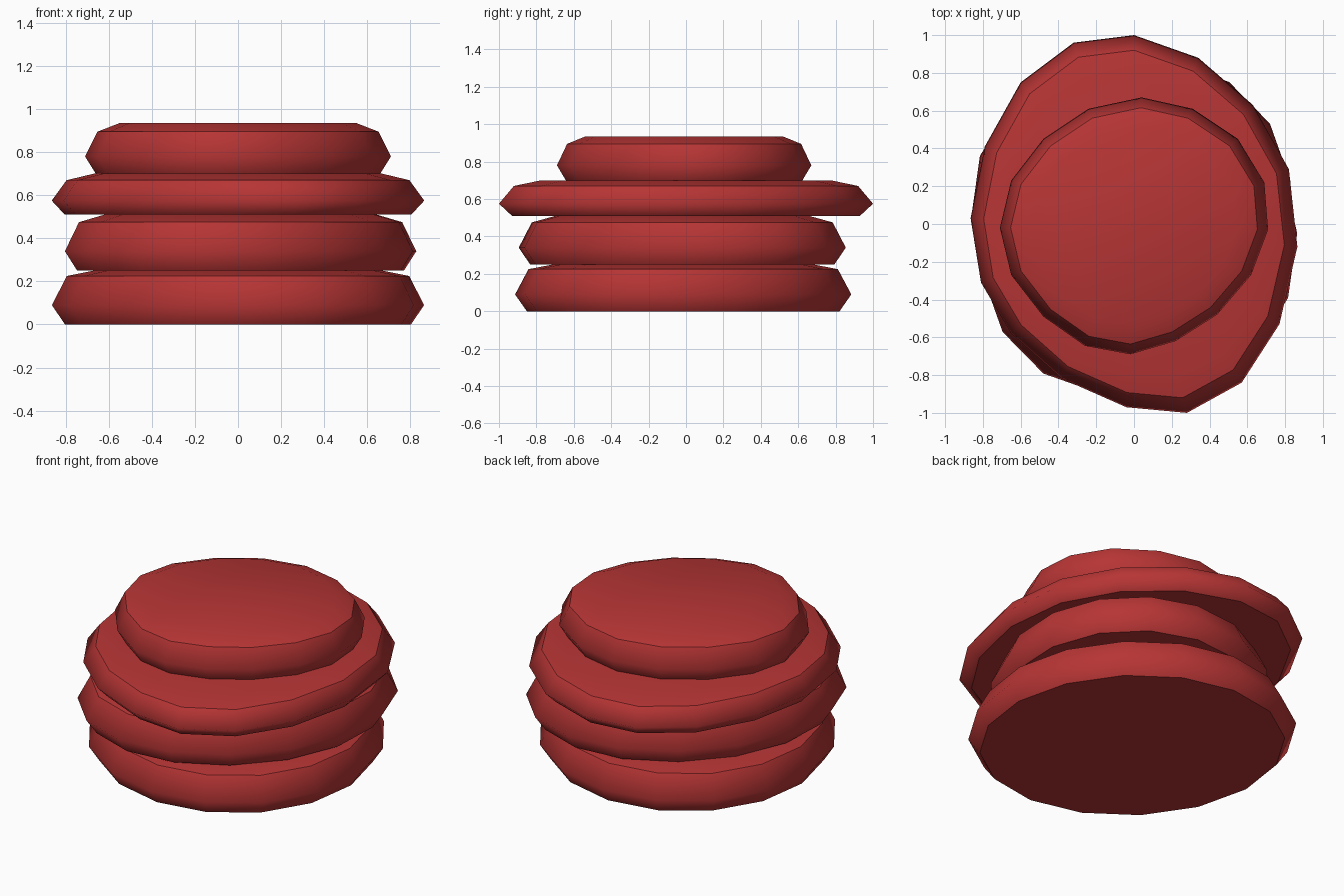
import bpy, bmesh, math

if "Cube" in bpy.data.objects:
    bpy.data.objects.remove(bpy.data.objects["Cube"])

mat = bpy.data.materials.new("red")
mat.diffuse_color = (0.47, 0.035, 0.035, 1)
mat.use_nodes = True
mat.node_tree.nodes["Principled BSDF"].inputs["Base Color"].default_value = mat.diffuse_color


def oval(cx, cy, a, b, tilt, phase, n=16):
    """Tilted n-sided ellipse outline, angles in degrees."""
    c, s = math.cos(math.radians(tilt)), math.sin(math.radians(tilt))
    pts = []
    for i in range(n):
        t = math.radians(phase) + 2 * math.pi * i / n
        u, v = a * math.cos(t), b * math.sin(t)
        pts.append((cx + u * c - v * s, cy + u * s + v * c))
    return pts


def slab(name, outline, zs):
    """Rounded slab: outline scaled through undercut, widest, shoulder and top rings."""
    cx = (min(p[0] for p in outline) + max(p[0] for p in outline)) / 2
    cy = (min(p[1] for p in outline) + max(p[1] for p in outline)) / 2
    bm = bmesh.new()
    rings = [[bm.verts.new((cx + (x - cx) * k, cy + (y - cy) * k, z)) for x, y in outline]
             for k, z in zip((0.93, 1.0, 0.92, 0.775), zs)]
    n = len(outline)
    for lo, hi in zip(rings, rings[1:]):
        for i in range(n):
            j = (i + 1) % n
            bm.faces.new((lo[i], lo[j], hi[j], hi[i]))
    bm.faces.new(rings[0][::-1])
    bm.faces.new(rings[-1])
    for f in bm.faces:
        f.smooth = True
    # crisp edges around the base and the shoulder
    for r in (rings[0], rings[2]):
        for i in range(n):
            bm.edges.get((r[i], r[(i + 1) % n])).smooth = False
    bmesh.ops.recalc_face_normals(bm, faces=bm.faces)
    me = bpy.data.meshes.new(name)
    bm.to_mesh(me)
    bm.free()
    me.materials.append(mat)
    ob = bpy.data.objects.new(name, me)
    bpy.context.collection.objects.link(ob)


# Irregular outlines of the two upper slabs, counter-clockwise
third = [(0.865, -0.12), (0.82, 0.29), (0.63, 0.63), (0.34, 0.88),
         (0, 1), (-0.32, 0.96), (-0.60, 0.75), (-0.79, 0.41),
         (-0.865, 0.03), (-0.81, -0.31), (-0.65, -0.58), (-0.38, -0.82),
         (-0.04, -0.97), (0.28, -1), (0.57, -0.84), (0.77, -0.53)]
top = [(0.71, -0.03), (0.69, 0.22), (0.55, 0.45), (0.31, 0.61),
       (0.04, 0.67), (-0.24, 0.61), (-0.48, 0.45), (-0.65, 0.23),
       (-0.71, -0.02), (-0.65, -0.27), (-0.48, -0.49), (-0.26, -0.645),
       (-0.02, -0.69), (0.22, -0.62), (0.44, -0.48), (0.62, -0.27)]

slab("bottom_slab", oval(0, -0.015, 0.925, 0.838, -56.6, 12), (0, 0.09, 0.225, 0.25))
slab("second_slab", oval(0.012, -0.02, 0.915, 0.785, 57.5, 0), (0.25, 0.34, 0.475, 0.51))
slab("third_slab", third, (0.51, 0.575, 0.67, 0.70))
slab("top_slab", top, (0.70, 0.78, 0.895, 0.935))
